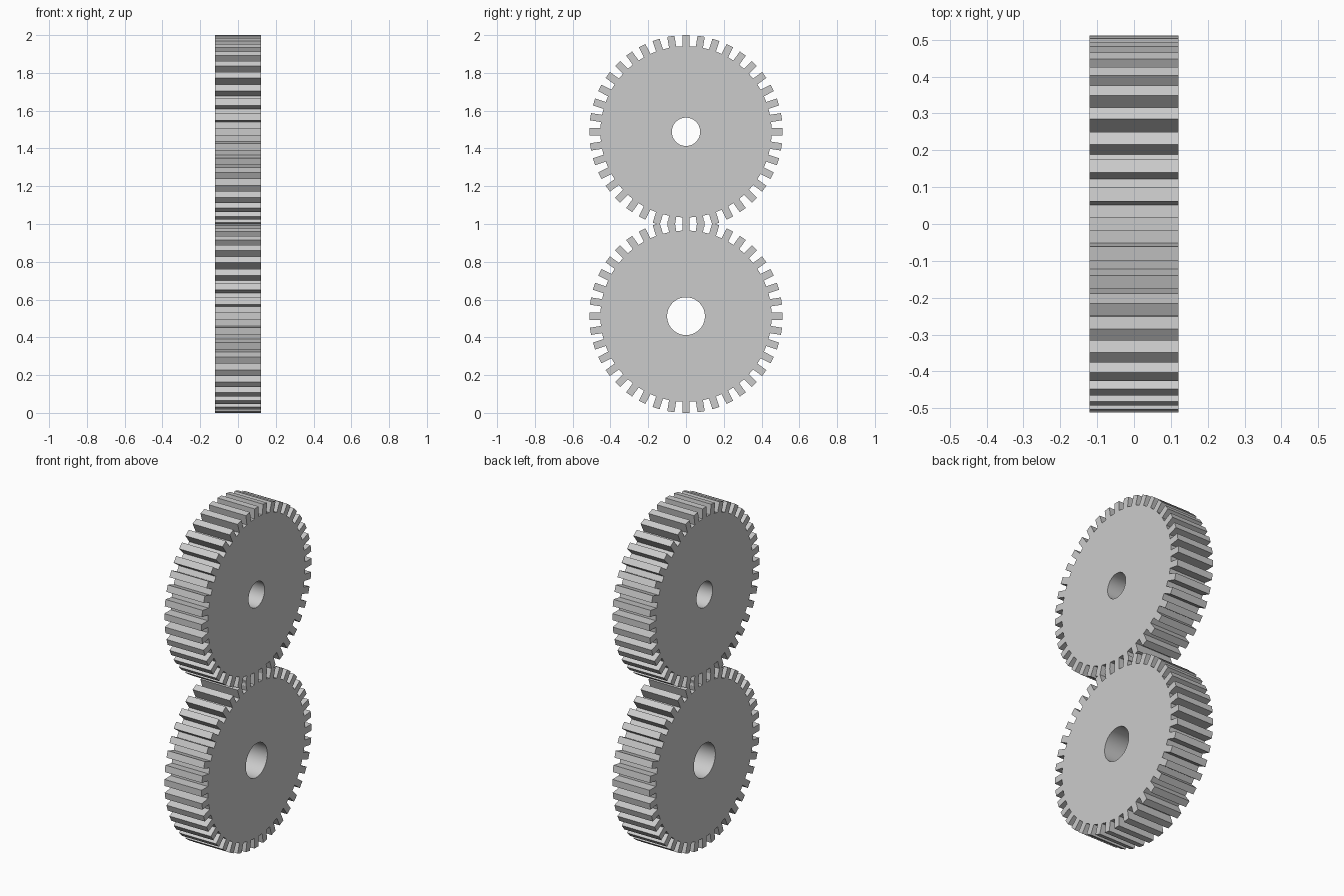
import bpy, bmesh, math

if "Cube" in bpy.data.objects:
    bpy.data.objects.remove(bpy.data.objects["Cube"])

TEETH = 40
TIP, ROOT = 0.512, 0.453      # tooth tip and root radius
HALF_TOOTH = 0.0193           # half tooth width
HALF_DEPTH = 0.121

grey = bpy.data.materials.new("light grey")
grey.diffuse_color = (0.6, 0.6, 0.6, 1)
grey.use_nodes = True
grey.node_tree.nodes["Principled BSDF"].inputs["Base Color"].default_value = grey.diffuse_color


def outline():
    """Gear outline in the y-z plane: straight-sided teeth."""
    pts = []
    for i in range(TEETH):
        a = 2 * math.pi * i / TEETH
        c, s = math.cos(a), math.sin(a)
        for r, w in ((ROOT, -HALF_TOOTH), (TIP, -HALF_TOOTH),
                     (TIP, HALF_TOOTH), (ROOT, HALF_TOOTH)):
            pts.append((r * c - w * s, r * s + w * c))
    return pts


def gear(name, z, bore):
    bm = bmesh.new()
    outer = outline()
    n = len(outer)
    # bore points lie on the same rays as the tooth corners
    inner = [(bore * y / math.hypot(y, h), bore * h / math.hypot(y, h)) for y, h in outer]

    def ring(pts, x):
        return [bm.verts.new((x, y, h)) for y, h in pts]

    of, ob = ring(outer, HALF_DEPTH), ring(outer, -HALF_DEPTH)
    # one bore vertex per distinct ray: tip and root corners differ slightly
    nf, nb = ring(inner, HALF_DEPTH), ring(inner, -HALF_DEPTH)
    for i in range(n):
        j = (i + 1) % n
        bm.faces.new((of[i], of[j], nf[j], nf[i]))      # front face
        bm.faces.new((ob[j], ob[i], nb[i], nb[j]))      # back face
        bm.faces.new((of[j], of[i], ob[i], ob[j]))      # teeth
        f = bm.faces.new((nf[i], nf[j], nb[j], nb[i]))  # bore
        f.smooth = True
    # the bore runs backwards along each tooth flank, so respace it evenly
    for k in range(n):
        a = 2 * math.pi * (k - 1.5) / n
        for v in (nf[k], nb[k]):
            v.co.y, v.co.z = bore * math.cos(a), bore * math.sin(a)
    bmesh.ops.recalc_face_normals(bm, faces=bm.faces)
    mesh = bpy.data.meshes.new(name)
    bm.to_mesh(mesh)
    bm.free()
    mesh.materials.append(grey)
    obj = bpy.data.objects.new(name, mesh)
    obj.location.z = z
    bpy.context.collection.objects.link(obj)
    bpy.context.view_layer.objects.active = obj
    obj.select_set(True)
    bpy.ops.object.shade_smooth_by_angle(angle=math.radians(8))
    obj.select_set(False)


gear("lower_gear", 0.512, 0.10)
gear("upper_gear", 1.488, 0.075)
